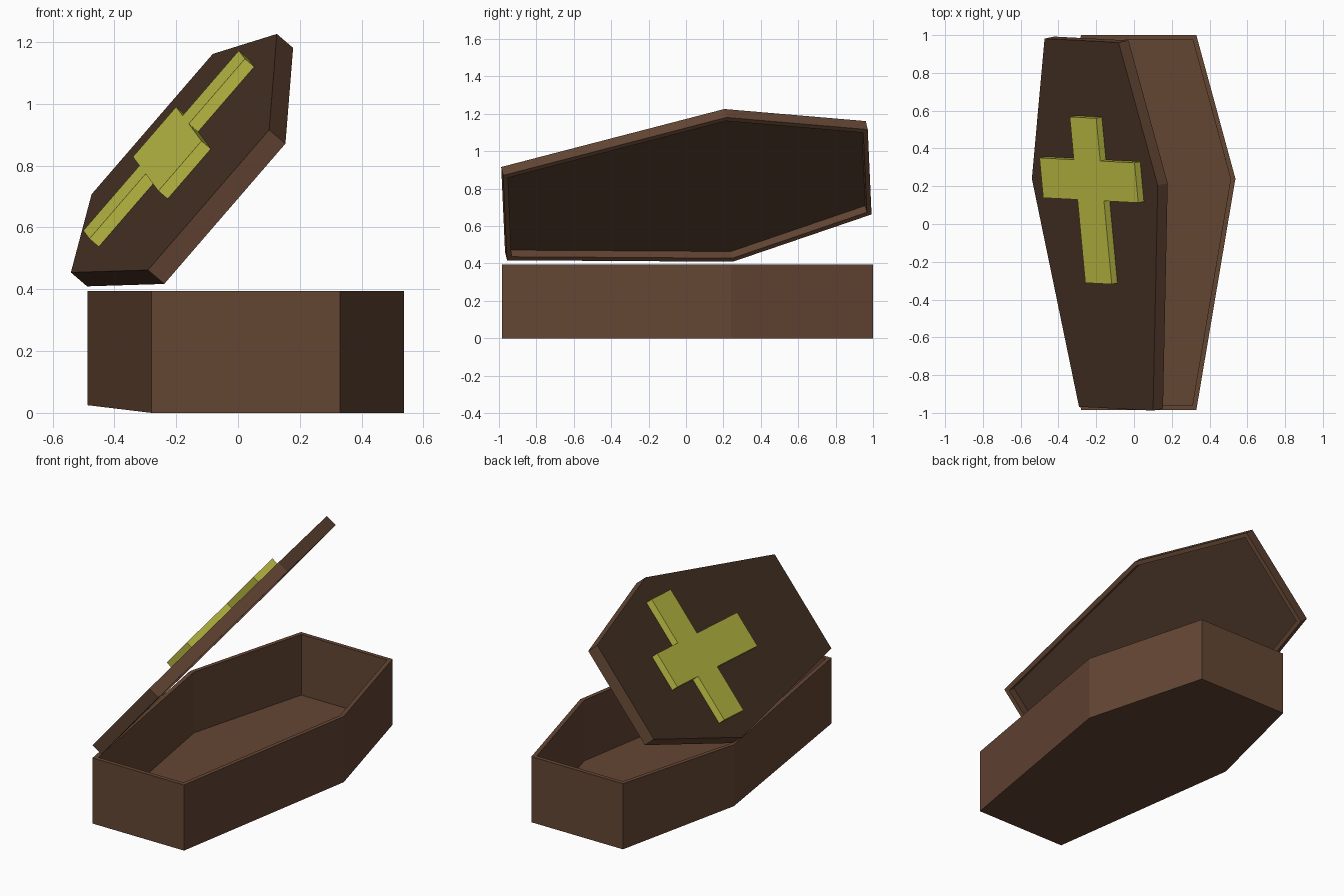
import bpy, bmesh
from mathutils import Matrix, Vector

if "Cube" in bpy.data.objects:
    bpy.data.objects.remove(bpy.data.objects["Cube"])


def material(name, color):
    m = bpy.data.materials.new(name)
    m.use_nodes = True
    m.diffuse_color = (*color, 1)
    m.node_tree.nodes["Principled BSDF"].inputs["Base Color"].default_value = (*color, 1)
    return m


brown = material("brown wood", (0.127, 0.061, 0.034))
dark = material("dark wood", (0.066, 0.034, 0.019))
gold = material("yellow gold", (0.56, 0.56, 0.065))


def prism(bm, outline, z0, z1):
    """Extrude a flat outline from z0 to z1."""
    face = bm.faces.new([bm.verts.new((x, y, z0)) for x, y in outline])
    top = bmesh.ops.extrude_face_region(bm, geom=[face])["geom"]
    bmesh.ops.translate(bm, vec=(0, 0, z1 - z0),
                        verts=[g for g in top if isinstance(g, bmesh.types.BMVert)])
    bmesh.ops.recalc_face_normals(bm, faces=bm.faces)


def hollow(bm, side, wall, depth):
    """Sink a recess into the face looking up (1) or down (-1)."""
    bm.normal_update()
    face = max(bm.faces, key=lambda f: f.normal.z * side)
    bmesh.ops.inset_region(bm, faces=[face], thickness=wall, use_even_offset=True)
    rim = list(face.verts)
    bmesh.ops.inset_region(bm, faces=[face], thickness=0.0001, use_even_offset=True)
    bmesh.ops.translate(bm, vec=(0, 0, -side * depth), verts=face.verts)
    return rim


def finish(bm, name, mats, matrix=Matrix()):
    mesh = bpy.data.meshes.new(name)
    bm.to_mesh(mesh)
    bm.free()
    for m in mats:
        mesh.materials.append(m)
    ob = bpy.data.objects.new(name, mesh)
    ob.matrix_world = matrix
    bpy.context.collection.objects.link(ob)
    return ob


def six_sided(foot, head, shoulder, end_half, wide_half, cx=0):
    right = [(end_half, foot), (wide_half, shoulder), (end_half, head)]
    return [(cx + x, y) for x, y in right] + [(cx - x, y) for x, y in reversed(right)]


# Open box, with one slightly raised lower shoulder corner
bm = bmesh.new()
prism(bm, six_sided(-0.985, 1.0, 0.24, 0.305, 0.512, 0.025), 0, 0.395)
corner = min((v for v in bm.verts if v.co.z < 0.1), key=lambda v: v.co.x)
corner.co.z = 0.025
hollow(bm, 1, 0.025, 0.365)
finish(bm, "box", [brown])

# Tilted frame shared by the lid and the cross
across = Vector((0.653, -0.034, 0.756)).normalized()
along = Vector((-0.084, 0.987, 0.134))
along = (along - across * along.dot(across)).normalized()
normal = across.cross(along)
tilt = Matrix((across, along, normal)).transposed().to_4x4()
tilt.translation = (-0.2075, 0.2225, 0.84)

# Lid, hollowed underneath, with dark panels
bm = bmesh.new()
prism(bm, six_sided(-1.215, 0.758, 0, 0.3, 0.51), -0.07, 0)
hollow(bm, -1, 0.025, 0.055)
bm.normal_update()
for f in bm.faces:
    z = f.calc_center_median().z
    f.material_index = int(abs(f.normal.z) > 0.9 and z > -0.03)
finish(bm, "lid", [brown, dark], tilt)

# Cross on the lid
bar, arm, head, foot, mid = 0.107, 0.385, 0.351, -0.538, 0.015
half = [(bar, foot), (bar, mid - bar), (arm, mid - bar),
        (arm, mid + bar), (bar, mid + bar), (bar, head)]
bm = bmesh.new()
prism(bm, half + [(-x, y) for x, y in reversed(half)], -0.01, 0.04)
finish(bm, "cross", [gold], tilt)
